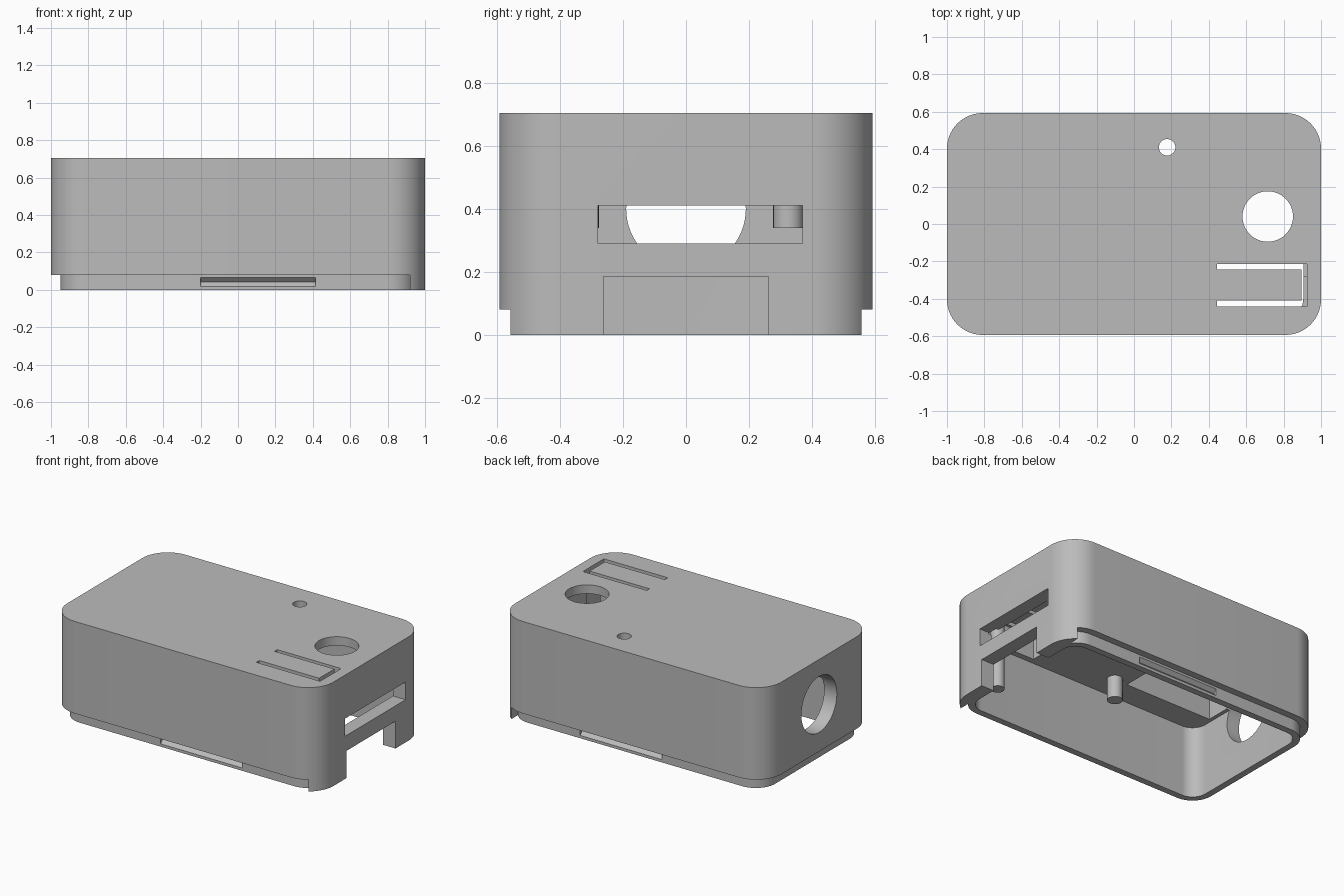
import bpy, bmesh, math
from mathutils import Matrix, Vector

cube = bpy.data.objects.get("Cube")
if cube:
    bpy.data.objects.remove(cube, do_unlink=True)

grey = bpy.data.materials.new("matte_grey")
grey.use_nodes = True
colour = (0.5, 0.5, 0.5, 1)
grey.diffuse_color = colour
grey.node_tree.nodes["Principled BSDF"].inputs["Base Color"].default_value = colour


def finish(bm, name):
    bmesh.ops.recalc_face_normals(bm, faces=bm.faces)
    mesh = bpy.data.meshes.new(name)
    bm.to_mesh(mesh)
    bm.free()
    mesh.materials.append(grey)
    ob = bpy.data.objects.new(name, mesh)
    bpy.context.collection.objects.link(ob)
    return ob


def box(name, x0, x1, y0, y1, z0, z1):
    bm = bmesh.new()
    bmesh.ops.create_cube(bm, size=1)
    bmesh.ops.scale(bm, verts=bm.verts, vec=(x1 - x0, y1 - y0, z1 - z0))
    bmesh.ops.translate(bm, verts=bm.verts,
                        vec=((x0 + x1) / 2, (y0 + y1) / 2, (z0 + z1) / 2))
    return finish(bm, name)


def rod(name, centre, radius, length, axis="Z", sides=48):
    bm = bmesh.new()
    turn = Matrix.Rotation(math.pi / 2, 4, "Y") if axis == "X" else Matrix()
    bmesh.ops.create_cone(bm, cap_ends=True, segments=sides, radius1=radius,
                          radius2=radius, depth=length,
                          matrix=Matrix.Translation(centre) @ turn)
    return finish(bm, name)


def rounded_block(name, hx, hy, radius, z0, z1, steps=14):
    """Upright block with four rounded corners."""
    bm = bmesh.new()
    ring = []
    for i, (sx, sy) in enumerate([(1, 1), (-1, 1), (-1, -1), (1, -1)]):
        for k in range(steps + 1):
            a = (i + k / steps) * math.pi / 2
            ring.append(bm.verts.new((sx * (hx - radius) + radius * math.cos(a),
                                      sy * (hy - radius) + radius * math.sin(a), z0)))
    base = bm.faces.new(ring)
    top = bmesh.ops.extrude_face_region(bm, geom=[base])
    moved = [v for v in top["geom"] if isinstance(v, bmesh.types.BMVert)]
    bmesh.ops.translate(bm, verts=moved, vec=Vector((0, 0, z1 - z0)))
    return finish(bm, name)


def combine(target, tool, operation="DIFFERENCE"):
    mod = target.modifiers.new("combine", "BOOLEAN")
    mod.operation, mod.solver, mod.object = operation, "EXACT", tool
    bpy.context.view_layer.objects.active = target
    bpy.ops.object.modifier_apply(modifier=mod.name)
    bpy.data.objects.remove(tool, do_unlink=True)


# Outer body with a stepped lip around the bottom, except at the notched end
WALL_X, WALL_Y = 0.905, 0.50
case = rounded_block("case_shell", 1, 0.593, 0.19, 0, 0.705)
step = box("step_cutter", -1.2, 0.92, -0.8, 0.8, -0.1, 0.08)
combine(step, rounded_block("lip_core", 0.95, 0.545, 0.145, -0.2, 0.2))
combine(case, step)

# Hollow interior and the deeper pockets in the thick roof
combine(case, rounded_block("cavity", WALL_X, WALL_Y, 0.1, -0.1, 0.49))
combine(case, box("rear_pocket", -0.88, -0.22, -0.33, 0.33, 0.3, 0.645))
combine(case, box("button_pocket", 0.42, 0.895, -0.46, 0.22, 0.3, 0.645))

# Openings in the two ends
combine(case, rod("round_port", (-0.95, 0, 0.4), 0.19, 0.3, "X", 64))
combine(case, box("end_slot", 0.8, 1.1, -0.28, 0.37, 0.29, 0.41))
combine(case, box("end_notch", 0.8, 1.1, -0.262, 0.262, -0.1, 0.185))

# Holes in the roof
combine(case, rod("large_hole", (0.715, 0.04, 0.6), 0.135, 0.5))
combine(case, rod("small_hole", (0.177, 0.41, 0.6), 0.044, 0.5))

# U-shaped slit that frees the flexible button
slit = box("slit", 0.445, 0.925, -0.44, -0.215, 0.4, 0.8)
combine(slit, box("tongue", 0.3, 0.895, -0.408, -0.244, 0.3, 0.9))
combine(case, slit)

# V-shaped snap grooves in the lip, front and back
for side in (-1, 1):
    combine(case, rod("snap_groove", (0.107, side * 0.545, 0.042), 0.023, 0.614, "X", 4))

# Standoffs under the roof and the pin beneath the button
posts = [rod("standoff_" + name, (-0.12, y, 0.417), 0.048, 0.154)
         for name, y in (("front", -0.325), ("back", 0.325))]
posts.append(rod("button_pin", (0.82, -0.325, 0.36), 0.043, 0.58))

# Smooth the curved walls, keep the edges crisp
bpy.ops.object.select_all(action="DESELECT")
for ob in [case] + posts:
    ob.select_set(True)
bpy.context.view_layer.objects.active = case
bpy.ops.object.shade_smooth_by_angle(angle=math.radians(30))
